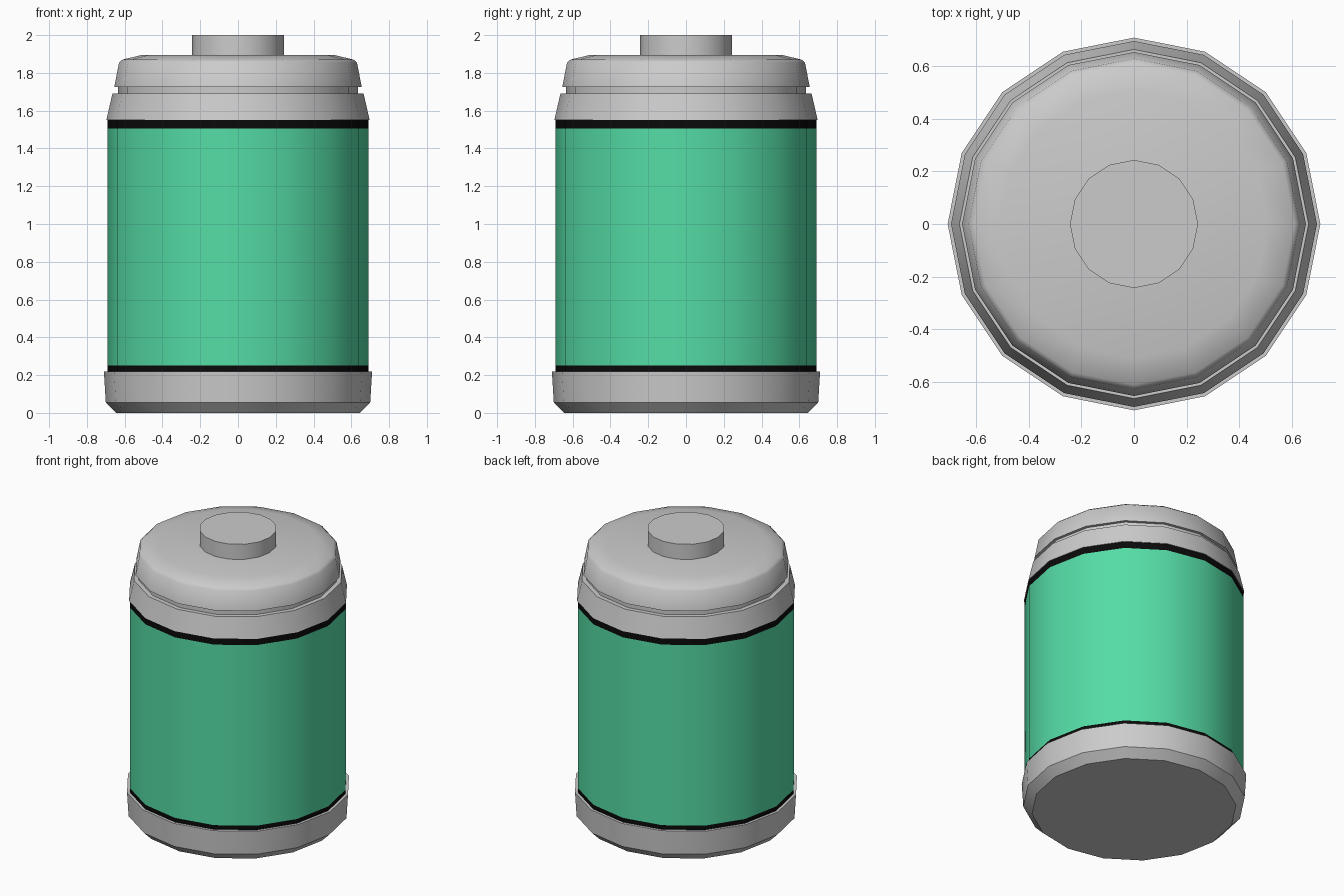
import bpy, bmesh, math

if "Cube" in bpy.data.objects:
    bpy.data.objects.remove(bpy.data.objects["Cube"])

SIDES = 16


def lathe(name, profile, color=None, angle=30):
    """Revolve an (r, z) profile, listed bottom to top, and cap both ends."""
    bm = bmesh.new()
    rings = []
    for r, z in profile:
        rings.append([bm.verts.new((r * math.cos(math.tau * i / SIDES),
                                    r * math.sin(math.tau * i / SIDES), z))
                      for i in range(SIDES)])
    for low, high in zip(rings, rings[1:]):
        for i in range(SIDES):
            j = (i + 1) % SIDES
            bm.faces.new((low[i], low[j], high[j], high[i]))
    bm.faces.new(rings[0][::-1])
    bm.faces.new(rings[-1])
    mesh = bpy.data.meshes.new(name)
    bm.to_mesh(mesh)
    bm.free()
    obj = bpy.data.objects.new(name, mesh)
    bpy.context.collection.objects.link(obj)
    if color:
        mat = bpy.data.materials.new(name + "_colour")
        mat.diffuse_color = color
        mat.use_nodes = True
        mat.node_tree.nodes["Principled BSDF"].inputs["Base Color"].default_value = mat.diffuse_color
        mesh.materials.append(mat)
    bpy.ops.object.select_all(action='DESELECT')
    obj.select_set(True)
    bpy.context.view_layer.objects.active = obj
    bpy.ops.object.shade_smooth_by_angle(angle=math.radians(angle))
    return obj


BLACK = (0.003, 0.003, 0.003, 1)
GREEN = (0.09, 0.72, 0.38, 1)

# Bottom cap with chamfered foot
lathe("base_cap", [(0.645, 0), (0.70, 0.055), (0.71, 0.22)])

# Coloured sleeve between two black bands
lathe("lower_band", [(0.692, 0.22), (0.692, 0.25)], BLACK)
lathe("sleeve", [(0.692, 0.25), (0.692, 1.505)], GREEN)
lathe("upper_band", [(0.692, 1.505), (0.692, 1.55)], BLACK)

# Tapered shoulder, recessed neck and rounded lid
lathe("shoulder", [(0.697, 1.55), (0.665, 1.69)])
lathe("neck", [(0.635, 1.69), (0.635, 1.725)])
lathe("lid", [(0.655, 1.725), (0.63, 1.855), (0.612, 1.87), (0.51, 1.895)], angle=50)

# Raised terminal button
lathe("terminal", [(0.244, 1.895), (0.244, 2.0)])
